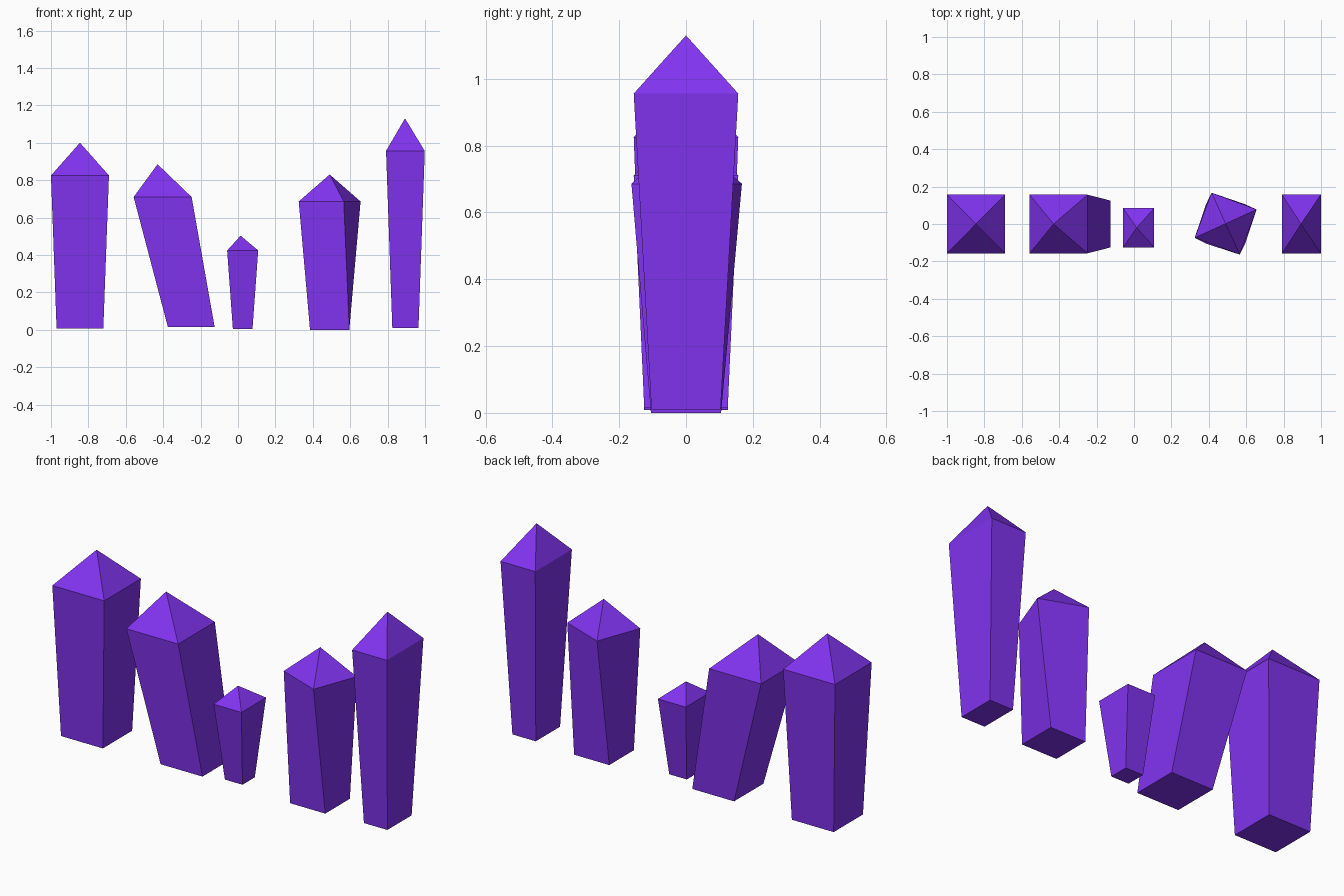
import bpy
from math import sin, cos, radians

if "Cube" in bpy.data.objects:
    bpy.data.objects.remove(bpy.data.objects["Cube"])

purple = bpy.data.materials.new("purple_crystal")
purple.diffuse_color = (0.22, 0.033, 0.87, 1)
purple.use_nodes = True
purple.node_tree.nodes["Principled BSDF"].inputs["Base Color"].default_value = purple.diffuse_color


def ring(cx, cy, z, w, d, twist=0):
    """Four corners of a rectangle, optionally turned about its centre."""
    c, s = cos(radians(twist)), sin(radians(twist))
    corners = [(-w/2, -d/2), (w/2, -d/2), (w/2, d/2), (-w/2, d/2)]
    return [(cx + x*c - y*s, cy + x*s + y*c, z) for x, y in corners]


def crystal(name, base, shoulder, tip, twist=0):
    """Tapered four-sided shaft with a pyramid point."""
    verts = ring(*base) + ring(*shoulder, twist) + [tip]
    faces = [(3, 2, 1, 0)]
    for i in range(4):
        j = (i + 1) % 4
        faces += [(i, j, j + 4, i + 4), (i + 4, j + 4, 8)]
    mesh = bpy.data.meshes.new(name)
    mesh.from_pydata(verts, [], faces)
    mesh.materials.append(purple)
    obj = bpy.data.objects.new(name, mesh)
    bpy.context.collection.objects.link(obj)


# base and shoulder: centre x, centre y, height, width, depth
crystal("wide_crystal", (-0.845, 0, 0.008, 0.25, 0.25),
        (-0.845, 0, 0.825, 0.31, 0.313), (-0.845, 0, 1.0))
crystal("leaning_crystal", (-0.25, 0, 0.015, 0.25, 0.25),
        (-0.403, 0, 0.71, 0.31, 0.313), (-0.43, 0, 0.885))
crystal("small_crystal", (0.025, -0.02, 0.005, 0.105, 0.105),
        (0.025, -0.02, 0.424, 0.166, 0.21), (0.014, -0.02, 0.503))
crystal("twisted_crystal", (0.49, 0, 0, 0.21, 0.21),
        (0.49, 0.002, 0.686, 0.257, 0.257), (0.49, 0.002, 0.83), twist=-20.5)
crystal("tall_crystal", (0.895, 0, 0.01, 0.14, 0.207),
        (0.895, 0, 0.956, 0.207, 0.313), (0.893, 0, 1.13))
